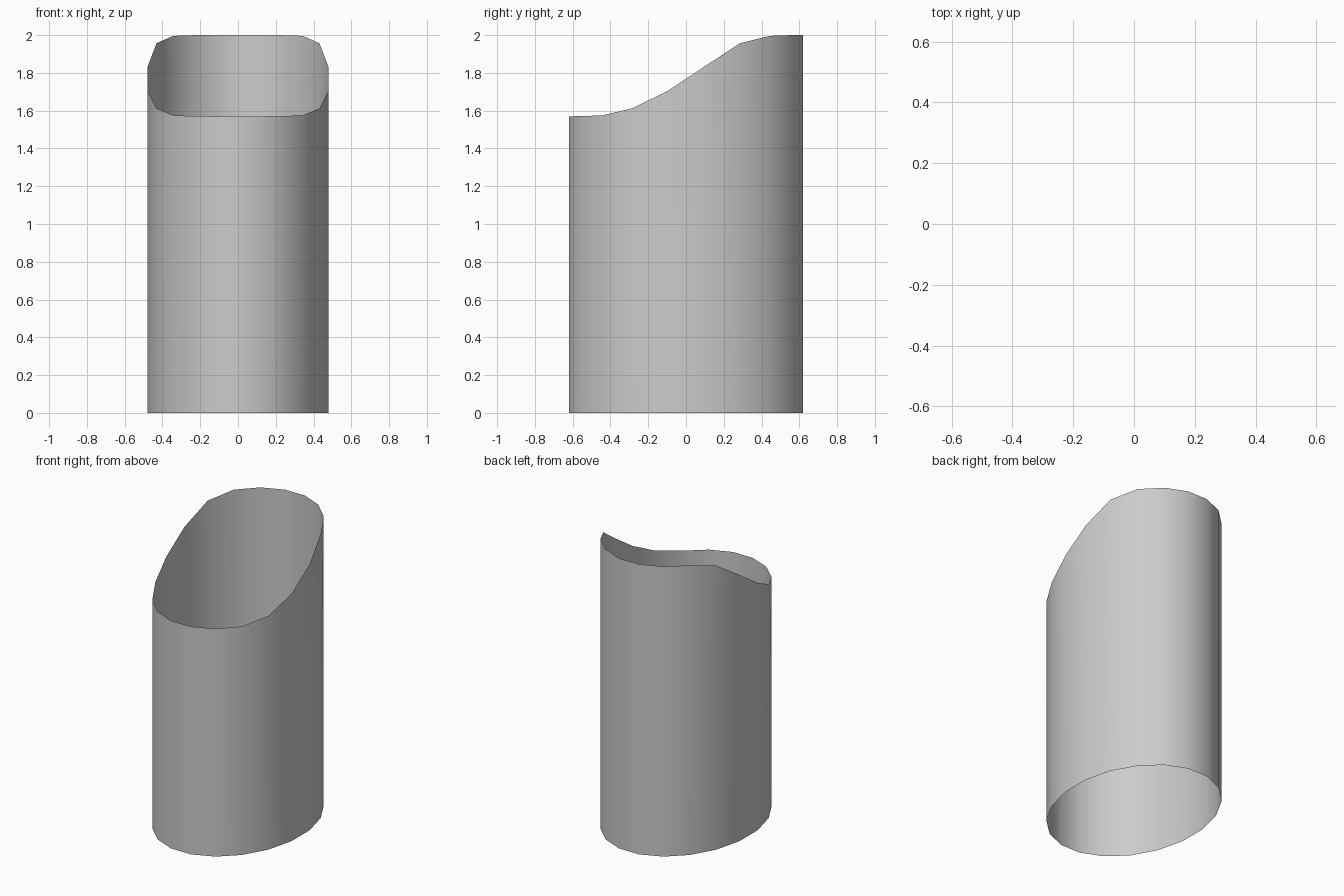
import bpy, bmesh
from math import sin, cos, radians

if "Cube" in bpy.data.objects:
    bpy.data.objects.remove(bpy.data.objects["Cube"])

SIDES = 20
RX, RY = 0.484, 0.628
# rim heights from the low front to the high back, one per row of corners
RIM = [1.57, 1.571, 1.575, 1.612, 1.704, 1.834, 1.957, 1.996, 2.0, 2.0]

# open oval sleeve: a single thin sheet with a wave-cut top
bm = bmesh.new()
bottom, top = [], []
for i in range(SIDES):
    a = radians(-81 + 360 / SIDES * i)
    row = i if i < 10 else 19 - i
    x, y = RX * cos(a), RY * sin(a)
    bottom.append(bm.verts.new((x, y, 0)))
    top.append(bm.verts.new((x, y, RIM[row])))
for i in range(SIDES):
    j = (i + 1) % SIDES
    bm.faces.new((bottom[i], bottom[j], top[j], top[i]))

mesh = bpy.data.meshes.new("oval_sleeve")
bm.to_mesh(mesh)
bm.free()
for p in mesh.polygons:
    p.use_smooth = True
sleeve = bpy.data.objects.new("oval_sleeve", mesh)
bpy.context.collection.objects.link(sleeve)
